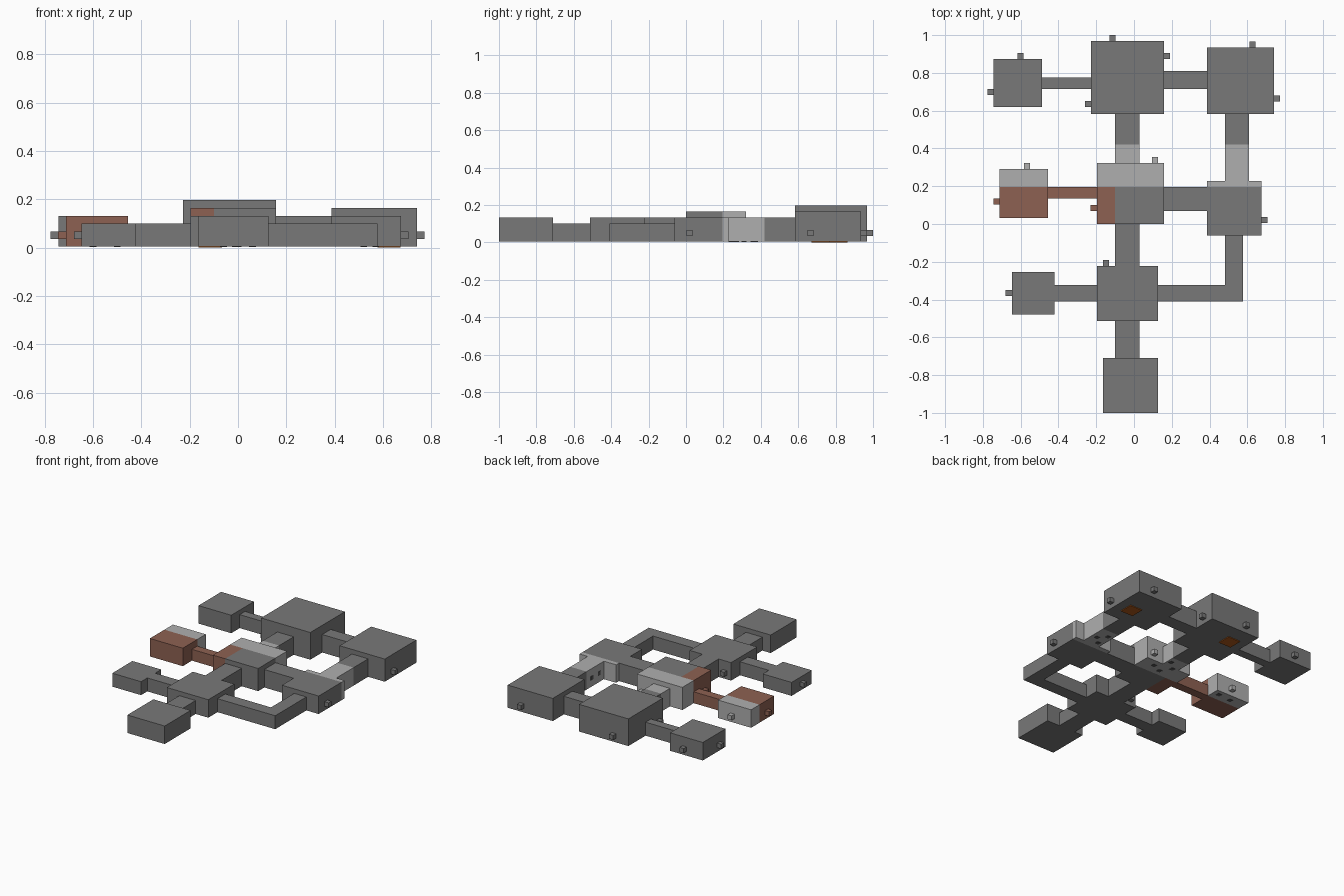
import bpy, bmesh
from mathutils import Vector


def material(name, rgb):
    m = bpy.data.materials.new(name)
    m.diffuse_color = (*rgb, 1)
    return m


GREY = material("grey stone", (0.19, 0.19, 0.19))
PALE = material("pale stone", (0.43, 0.43, 0.43))
RED = material("red brick", (0.27, 0.12, 0.085))
DARK = material("dark tile", (0.09, 0.09, 0.09))
ORANGE = material("orange plate", (0.42, 0.10, 0.01))

BASE = 0.005
RED_X, PALE_Y0, PALE_Y1 = -0.10, 0.195, 0.42


def zone(c):
    """Material slot by map region."""
    if PALE_Y0 < c.y < PALE_Y1:
        return 1
    if c.x < RED_X and -0.01 < c.y < PALE_Y0:
        return 2
    return 0


def block(name, x0, x1, y0, y1, z1, z0=BASE, mat=None):
    bm = bmesh.new()
    bmesh.ops.create_cube(bm, size=1)
    for v in bm.verts:
        v.co = Vector((x1 if v.co.x > 0 else x0,
                       y1 if v.co.y > 0 else y0,
                       z1 if v.co.z > 0 else z0))
    # split faces along the colour borders
    cuts = []
    if mat is None:
        cuts += [((0, y, 0), (0, 1, 0)) for y in (PALE_Y0, PALE_Y1)
                 if y0 + 0.005 < y < y1 - 0.005]
        if x0 + 0.005 < RED_X < x1 - 0.005 and y0 > -0.05 and y1 < 0.42:
            cuts.append(((RED_X, 0, 0), (1, 0, 0)))
    for co, no in cuts:
        bmesh.ops.bisect_plane(bm, geom=bm.verts[:] + bm.edges[:] + bm.faces[:],
                               plane_co=co, plane_no=no)
    me = bpy.data.meshes.new(name)
    for m in ([mat] if mat else [GREY, PALE, RED]):
        me.materials.append(m)
    if mat is None:
        for f in bm.faces:
            f.material_index = zone(f.calc_center_median())
    bm.to_mesh(me)
    bm.free()
    ob = bpy.data.objects.new(name, me)
    bpy.context.collection.objects.link(ob)
    return ob


# Rooms: x range, y range, top
block("entry_room", -0.165, 0.127, -1.0, -0.71, 0.132)
block("south_room", -0.197, 0.127, -0.513, -0.222, 0.132)
block("southwest_room", -0.647, -0.422, -0.48, -0.255, 0.10)
block("middle_room", -0.197, 0.158, 0.0, 0.322, 0.165)
block("west_room", -0.712, -0.455, 0.033, 0.29, 0.132)
block("east_room", 0.387, 0.674, -0.062, 0.227, 0.132)
block("north_room", -0.227, 0.158, 0.582, 0.968, 0.197)
block("northwest_room", -0.743, -0.487, 0.62, 0.873, 0.132)
block("northeast_room", 0.387, 0.74, 0.582, 0.935, 0.165)

# Corridors, butted against the rooms
block("entry_corridor", -0.10, 0.028, -0.71, -0.513, 0.10)
block("south_corridor", -0.10, 0.028, -0.222, 0.0, 0.132)
block("north_corridor", -0.10, 0.028, 0.322, 0.582, 0.132)
block("southwest_corridor", -0.422, -0.197, -0.41, -0.322, 0.10)
block("southeast_corridor", 0.127, 0.578, -0.41, -0.322, 0.10)
block("southeast_bend", 0.483, 0.578, -0.322, -0.062, 0.10)
block("west_corridor", -0.455, -0.197, 0.135, 0.195, 0.085)
block("middle_corridor", 0.158, 0.387, 0.068, 0.195, 0.132)
block("east_corridor", 0.483, 0.61, 0.227, 0.582, 0.132)
block("northwest_corridor", -0.487, -0.227, 0.715, 0.775, 0.10)
block("northeast_corridor", 0.158, 0.387, 0.715, 0.81, 0.132)

# Small wall niches that stick out of the rooms
niches = [(-0.60, 0.889), (-0.759, 0.698), (-0.115, 0.984), (0.174, 0.89),
          (-0.243, 0.635), (0.628, 0.951), (0.756, 0.665), (-0.567, 0.306),
          (-0.728, 0.118), (0.111, 0.338), (-0.213, 0.085), (0.69, 0.02),
          (-0.149, -0.206), (-0.663, -0.366)]
for i, (x, y) in enumerate(niches):
    block(f"wall_niche_{i + 1}", x - 0.016, x + 0.016, y - 0.016, y + 0.016,
          0.067, 0.035)

# Orange plates below the two largest northern rooms
for i, (x, y) in enumerate([(-0.115, 0.815), (0.625, 0.72)]):
    block(f"floor_plate_{i + 1}", x - 0.048, x + 0.048, y - 0.048, y + 0.048,
          BASE, 0.0, ORANGE)

# Dark tiles on the underside of the pale region
tiles = [(0.52, 0.36), (0.57, 0.31), (0.52, 0.26), (0.0, 0.37), (-0.06, 0.31),
         (0.06, 0.27), (-0.01, 0.24), (-0.50, 0.25), (-0.60, 0.24)]
for i, (x, y) in enumerate(tiles):
    block(f"floor_tile_{i + 1}", x - 0.014, x + 0.014, y - 0.014, y + 0.014,
          BASE, BASE - 0.002, DARK)

# Dark tiles on the walls of the east corridor
for i, y in enumerate((0.28, 0.36)):
    block(f"wall_tile_{i + 1}", 0.481, 0.483, y - 0.014, y + 0.014,
          0.08, 0.052, DARK)
